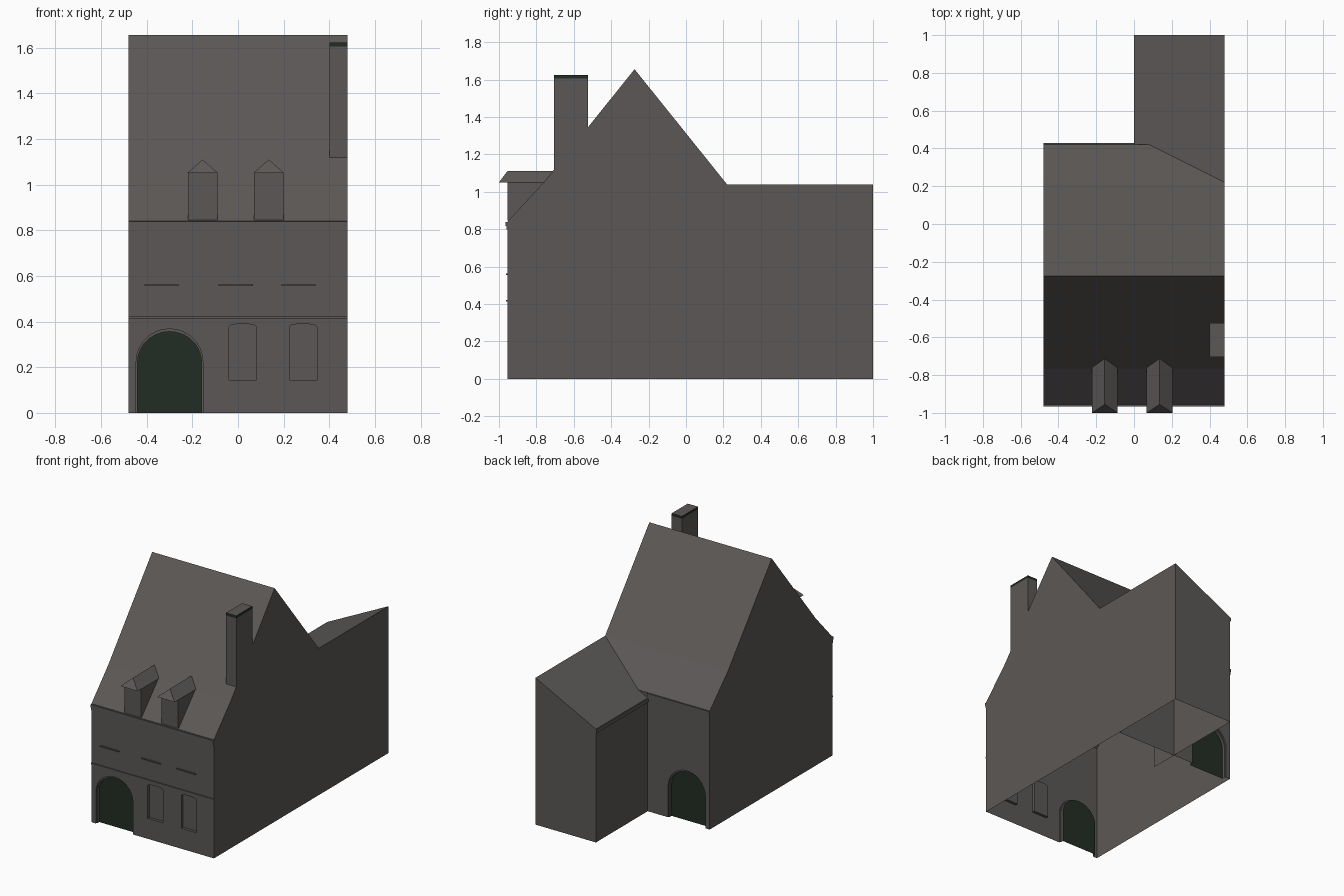
import bpy
import bmesh
import math

cube = bpy.data.objects.get("Cube")
if cube:
    bpy.data.objects.remove(cube, do_unlink=True)


def material(name, rgb):
    mat = bpy.data.materials.new(name)
    mat.use_nodes = True
    color = (*rgb, 1.0)
    mat.diffuse_color = color
    bsdf = mat.node_tree.nodes["Principled BSDF"]
    bsdf.inputs["Base Color"].default_value = color
    bsdf.inputs["Roughness"].default_value = 0.8
    return mat


STONE = material("warm grey stone", (0.105, 0.097, 0.093))
GREEN = material("dark green", (0.016, 0.027, 0.017))


def finish(name, bm):
    bmesh.ops.recalc_face_normals(bm, faces=bm.faces)
    mesh = bpy.data.meshes.new(name)
    bm.to_mesh(mesh)
    bm.free()
    obj = bpy.data.objects.new(name, mesh)
    bpy.context.collection.objects.link(obj)
    mesh.materials.append(STONE)
    mesh.materials.append(GREEN)
    return obj


def prism(name, profile, axis, start, end):
    """Extrude a 2D profile along x (profile is y, z) or y (profile is x, z)."""
    bm = bmesh.new()
    if axis == "x":
        verts = [bm.verts.new((start, a, z)) for a, z in profile]
        shift = (end - start, 0, 0)
    else:
        verts = [bm.verts.new((a, start, z)) for a, z in profile]
        shift = (0, end - start, 0)
    face = bm.faces.new(verts)
    grown = bmesh.ops.extrude_face_region(bm, geom=[face])["geom"]
    bmesh.ops.translate(bm, vec=shift, verts=[g for g in grown if isinstance(g, bmesh.types.BMVert)])
    return finish(name, bm)


def box(name, x0, x1, y0, y1, z0, z1):
    return prism(name, [(x0, z0), (x1, z0), (x1, z1), (x0, z1)], "y", y0, y1)


def arch(cx, half, bottom, spring, rise, steps):
    """Outline of an opening with a curved head."""
    pts = [(cx - half, bottom), (cx + half, bottom)]
    for i in range(steps + 1):
        t = math.pi * i / steps
        pts.append((cx + half * math.cos(t), spring + rise * math.sin(t)))
    return pts


def carve(target, cutter):
    cutter.hide_render = True
    mod = target.modifiers.new("opening", "BOOLEAN")
    mod.operation = "DIFFERENCE"
    mod.solver = "EXACT"
    mod.object = cutter
    with bpy.context.temp_override(object=target, active_object=target):
        bpy.ops.object.modifier_apply(modifier=mod.name)
    bpy.data.objects.remove(cutter, do_unlink=True)


def remove_faces(obj, test):
    bm = bmesh.new()
    bm.from_mesh(obj.data)
    bmesh.ops.delete(bm, geom=[f for f in bm.faces if test(f)], context="FACES")
    bm.to_mesh(obj.data)
    bm.free()


def is_floor(face):
    return all(abs(v.co.z) < 0.001 for v in face.verts)


W, FRONT, BACK, EAVE = 0.48, -0.955, 0.42, 0.84
RIDGE, KINK, KINK_Z = -0.275, 0.49, 1.045

# Main house with its kinked gable roof
house = prism("main_house", [
    (FRONT, 0), (FRONT, EAVE), (RIDGE - KINK, KINK_Z), (RIDGE, 1.655),
    (RIDGE + KINK, KINK_Z), (BACK, EAVE), (BACK, 0)], "x", -W, W)

# Arched doorways, each a shallow rim around a deeper green door
DOOR_X = -0.3
for wall, inward in ((FRONT, 1), (BACK, -1)):
    for half, rise, depth in ((0.146, 0.145, 0.01), (0.14, 0.133, 0.03)):
        carve(house, prism("door_cutter", arch(DOOR_X, half, -0.1, 0.223, rise, 14),
                           "y", wall - inward * 0.05, wall + inward * depth))

# Blind windows with shallow curved heads
for x in (0.02, 0.285):
    carve(house, prism("window_cutter", arch(x, 0.06, 0.145, 0.378, 0.012, 6),
                       "y", FRONT - 0.05, FRONT + 0.02))

remove_faces(house, is_floor)
for poly in house.data.polygons:
    c = poly.center
    deep = min(abs(c.y - FRONT - 0.03), abs(c.y - BACK + 0.03)) < 0.002
    poly.material_index = 1 if deep and abs(poly.normal.y) > 0.9 else 0

# Rear wing with a single-pitch roof
wing = prism("rear_wing", [(0.006, 0), (W, 0), (W, 1.04), (0.006, 0.803)], "y", 0.22, 1.0)
remove_faces(wing, lambda f: is_floor(f) or all(v.co.y < 0.23 for v in f.verts))

# Eaves mouldings, stepped in two layers
for low, out in ((0.797, 0.006), (0.817, 0.011)):
    box("front_eaves", -W, W, FRONT - out, FRONT, low, EAVE - 0.002)
    box("back_eaves", -W, 0.006, BACK, BACK + out * 0.7, low, EAVE - 0.002)
box("wing_eaves", 0, 0.006, BACK, 1.0, 0.775, 0.8)

# String course and upper sills on the front wall
box("string_course", -W, W, FRONT - 0.007, FRONT, 0.412, 0.422)
for x in (-0.335, -0.01, 0.265):
    box("upper_sill", x - 0.075, x + 0.075, FRONT - 0.008, FRONT, 0.556, 0.564)

# Dormers with small roofs hipped at the front
for x in (-0.155, 0.135):
    box("dormer_wall", x - 0.065, x + 0.065, FRONT, -0.76, 0.845, 1.05)
    roof = prism("dormer_roof", [(x - 0.068, 1.05), (x + 0.068, 1.05), (x, 1.11)],
                 "y", -1.0, -0.712)
    for v in roof.data.vertices:
        if v.co.z > 1.1 and v.co.y < -0.9:
            v.co.y = FRONT
        elif v.co.z < 1.1 and v.co.y > -0.8:
            v.co.y = -0.758

# Chimney with a green band around its top
box("chimney", 0.4, W, -0.705, -0.525, 1.1, 1.605)
cap = box("chimney_cap", 0.4, W, -0.705, -0.525, 1.605, 1.623)
for poly in cap.data.polygons:
    poly.material_index = 0 if poly.normal.z > 0.9 else 1
